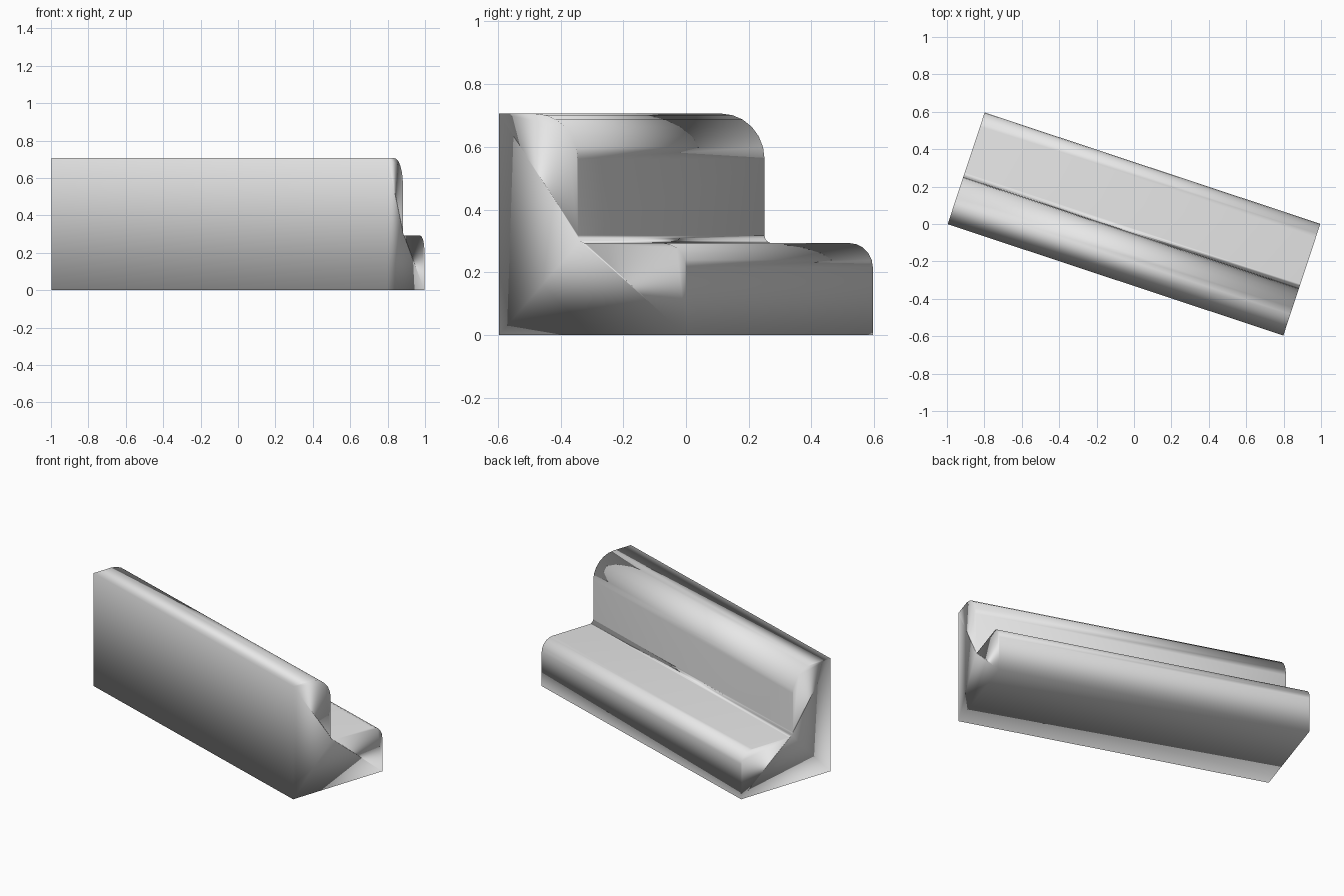
import bpy
import bmesh
from math import sin, cos, pi, radians

default = bpy.data.objects.get("Cube")
if default:
    bpy.data.objects.remove(default, do_unlink=True)

LENGTH, DEPTH, HEIGHT = 1.891, 0.629, 0.706
BACK_DEPTH, SEAT_HEIGHT = 0.265, 0.293


def arc(cy, cz, ry, rz, start, end, steps):
    """Points along an elliptical arc, angles in degrees."""
    angles = [radians(start + (end - start) * i / steps) for i in range(steps + 1)]
    return [(cy + ry * cos(a), cz + rz * sin(a)) for a in angles]


# Plain grey upholstery
grey = bpy.data.materials.new("plain grey")
grey.use_nodes = True
colour = (0.8, 0.8, 0.8, 1)
grey.diffuse_color = colour
grey.node_tree.nodes["Principled BSDF"].inputs["Base Color"].default_value = colour

# Stepped cross-section: backrest, inner fillet, seat with rounded edge
top_r, fillet, seat_r = 0.145, 0.025, 0.078
backrest = arc(BACK_DEPTH - top_r, HEIGHT - top_r, top_r, top_r, 90, 0, 6)
inner = arc(BACK_DEPTH + fillet, SEAT_HEIGHT + fillet, fillet, fillet, 180, 270, 4)
seat = arc(DEPTH - seat_r, SEAT_HEIGHT - seat_r, seat_r, seat_r, 90, 0, 5)
profile = [(0, 0), (0, HEIGHT)] + backrest + inner + seat + [(DEPTH, 0)]
inner_index = 2 + len(backrest) + len(inner) // 2

# Sweep the cross-section along the length
bm = bmesh.new()
ends = [[bm.verts.new((x, y - DEPTH / 2, z)) for y, z in profile]
        for x in (-LENGTH / 2, LENGTH / 2)]
left, right = ends
count = len(profile)
for i in range(count):
    j = (i + 1) % count
    bm.faces.new((left[i], left[j], right[j], right[i]))

# End panels, split from the inner corner to the two bottom corners
for ring in ends:
    bm.faces.new(ring[:inner_index + 1])
    bm.faces.new(ring[inner_index:])
    bm.faces.new((ring[0], ring[inner_index], ring[-1]))

bmesh.ops.recalc_face_normals(bm, faces=bm.faces)
for face in bm.faces:
    face.smooth = True
# Upright end edges stay crisp, the others blend softly
for edge in bm.edges:
    a, b = (v.co for v in edge.verts)
    if abs(a.x - b.x) < 0.001 and abs(a.y - b.y) < 0.001:
        edge.smooth = False

mesh = bpy.data.meshes.new("bench_body")
bm.to_mesh(mesh)
bm.free()
mesh.materials.append(grey)

bench = bpy.data.objects.new("bench_body", mesh)
bench.rotation_euler.z = radians(-18.34)
bpy.context.collection.objects.link(bench)

# Let the broad faces govern the shading
weighted = bench.modifiers.new("weighted normals", "WEIGHTED_NORMAL")
weighted.keep_sharp = True
weighted.weight = 50
